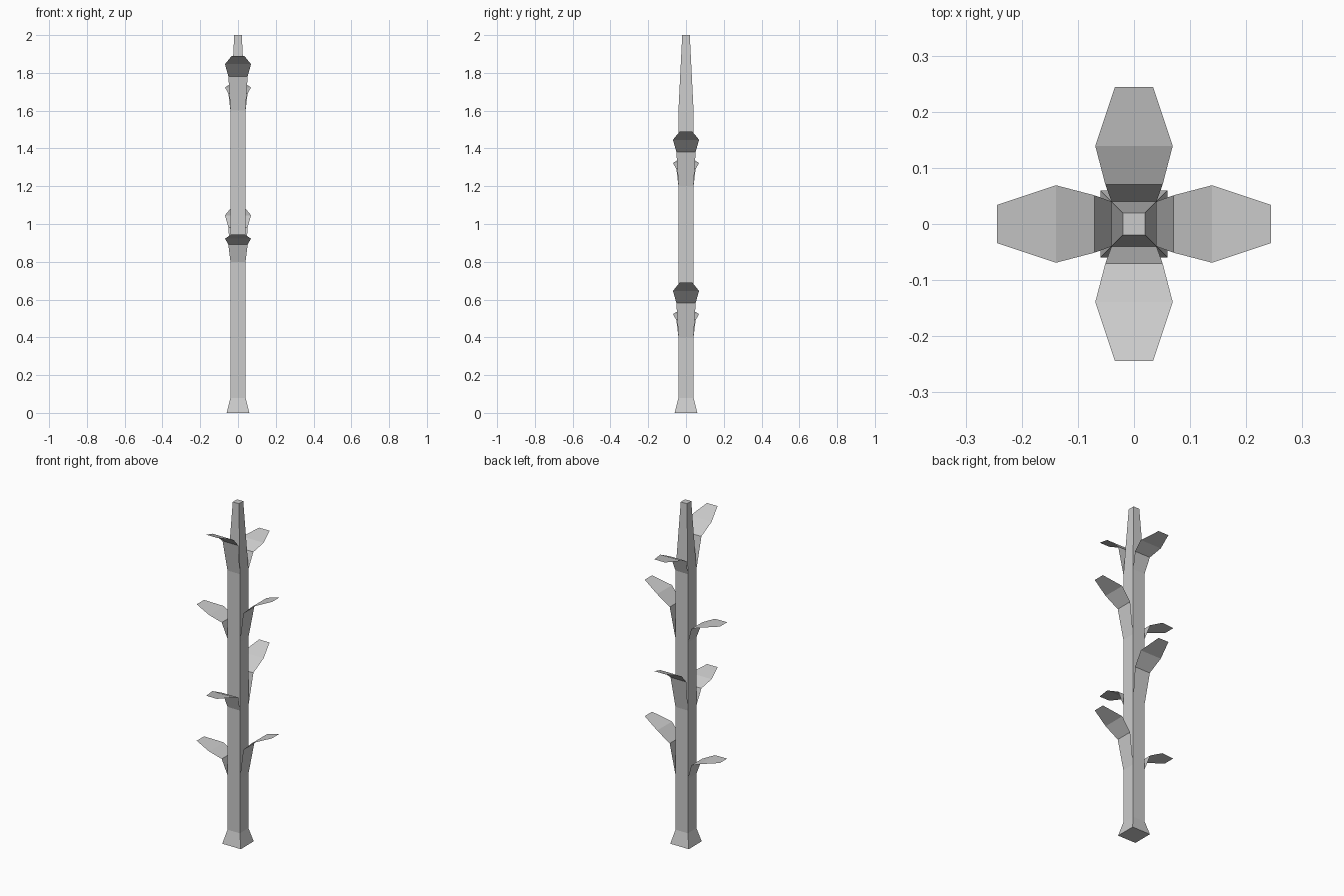
import bpy, bmesh
from math import radians
from mathutils import Matrix

if "Cube" in bpy.data.objects:
    bpy.data.objects.remove(bpy.data.objects["Cube"])

# Half-width of the square stalk at each height
STALK = [(0.06, 0.0), (0.04, 0.08), (0.04, 1.6), (0.02, 2.0)]
# Leaf stations: distance from axis, half-width, rise above the leaf base
LEAF = [(0.04, 0.04, 0.0), (0.07, 0.051, 0.182),
        (0.139, 0.069, 0.246), (0.244, 0.034, 0.289)]


def make_object(name, bm):
    mesh = bpy.data.meshes.new(name)
    bm.to_mesh(mesh)
    bm.free()
    obj = bpy.data.objects.new(name, mesh)
    bpy.context.collection.objects.link(obj)
    return obj


def build_stalk():
    bm = bmesh.new()
    rings = [[bm.verts.new((sx * h, sy * h, z))
              for sx, sy in ((-1, -1), (1, -1), (1, 1), (-1, 1))]
             for h, z in STALK]
    for a, b in zip(rings, rings[1:]):
        for i in range(4):
            j = (i + 1) % 4
            bm.faces.new((a[i], a[j], b[j], b[i]))
    bm.faces.new(rings[0][::-1])
    bm.faces.new(rings[-1])
    make_object("stalk", bm)


def build_leaf(name, z, angle, rise):
    # Thin folded strip pointing along +x, then turned around the stalk
    bm = bmesh.new()
    rows = [[bm.verts.new((r, s * w, z + dz * rise)) for s in (-1, 1)]
            for r, w, dz in LEAF]
    for a, b in zip(rows, rows[1:]):
        bm.faces.new((a[0], b[0], b[1], a[1]))
    bm.transform(Matrix.Rotation(radians(angle), 4, 'Z'))
    make_object(name, bm)


build_stalk()

# Opposite leaf pairs: height and direction of the steep leaf;
# its partner on the other side rises half as far
for n, (z, angle) in enumerate([(0.4, 0), (0.8, 90), (1.2, 0), (1.6, -90)], 1):
    build_leaf(f"steep_leaf_{n}", z, angle, 1.0)
    build_leaf(f"shallow_leaf_{n}", z, angle + 180, 0.5)
